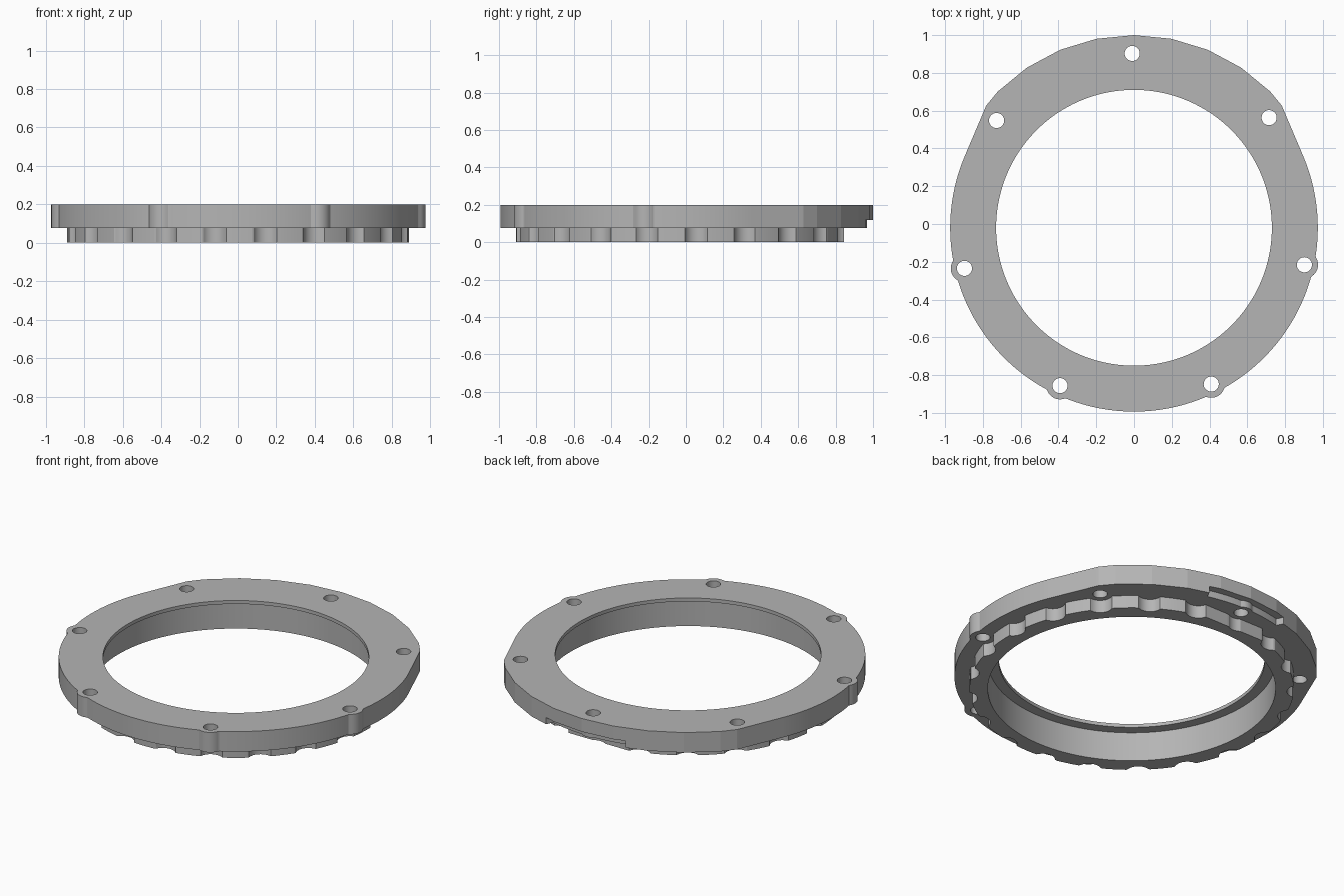
import bpy, bmesh
from math import sin, cos, sqrt, radians, pi, tau

cube = bpy.data.objects.get("Cube")
if cube:
    bpy.data.objects.remove(cube, do_unlink=True)

CY = -0.02                    # ring axis in y
STEPS = 736                   # samples around the ring
BOLT_R, BOLT_A = 0.923, radians(90.6)
RIM_R, BACK_R, TOOTH_R = 0.973, 1.02, 0.89
Z_FLANGE, Z_NOTCH, Z_LIP, Z_TOP = 0.077, 0.118, 0.177, 0.198

metal = bpy.data.materials.new("grey_metal")
metal.use_nodes = True
grey = (0.46, 0.46, 0.46, 1)
metal.diffuse_color = grey
metal.node_tree.nodes["Principled BSDF"].inputs["Base Color"].default_value = grey


def nearest_offset(t, count):
    """Angle from t to the nearest of evenly spaced bolt directions."""
    pitch = tau / count
    return (t - BOLT_A + pitch / 2) % pitch - pitch / 2


def circle_hit(offset, radius, side):
    """Distance along a ray to the far (+1) or near (-1) side of a circle."""
    d = radius ** 2 - (BOLT_R * sin(offset)) ** 2
    return BOLT_R * cos(offset) + side * sqrt(d) if d > 0 else None


def from_back(t):
    return abs((t - pi / 2 + pi) % tau - pi)


def rim(t):
    # round rim, coarse raised back, tangent flats and bolt lugs
    r, a = RIM_R, from_back(t)
    flat = radians(67)
    if a < flat:
        facet = tau / 32
        poly = BACK_R * cos(facet / 2) / cos(a % facet - facet / 2)
        r = max(r, min(poly, RIM_R / cos(flat - a)))
    return max(r, circle_hit(nearest_offset(t, 7), 0.0725, 1) or 0)


def notched_rim(t):
    # lower edge is relieved at the back, around the bolt
    if from_back(t) < radians(14.7):
        return max(RIM_R, circle_hit(nearest_offset(t, 7), 0.064, 1) or 0)
    return rim(t)


def teeth(t):
    # scalloped spigot, trimmed flat at the back
    r = circle_hit(nearest_offset(t, 21), 0.07, -1) or TOOTH_R
    r = min(r, TOOTH_R)
    return min(r, 0.866 / cos(from_back(t))) if from_back(t) < 1 else r


def bore(t):
    return 0.79


def lip(t):
    return 0.73


# Ring body: closed cross-section swept round the axis
section = [(teeth, 0), (teeth, Z_FLANGE), (notched_rim, Z_FLANGE),
           (notched_rim, Z_NOTCH), (rim, Z_NOTCH), (rim, Z_TOP),
           (lip, Z_TOP), (lip, Z_LIP), (bore, Z_LIP), (bore, 0)]
bm = bmesh.new()
loops = []
for radius, z in section:
    angles = [tau * i / STEPS for i in range(STEPS)]
    loops.append([bm.verts.new((radius(t) * cos(t), CY + radius(t) * sin(t), z))
                  for t in angles])
for k, low in enumerate(loops):
    high = loops[(k + 1) % len(loops)]
    for i in range(STEPS):
        j = (i + 1) % STEPS
        bm.faces.new((low[i], low[j], high[j], high[i]))
bmesh.ops.remove_doubles(bm, verts=bm.verts, dist=1e-5)
bmesh.ops.recalc_face_normals(bm, faces=bm.faces)
mesh = bpy.data.meshes.new("flange_ring")
bm.to_mesh(mesh)
bm.free()
ring = bpy.data.objects.new("flange_ring", mesh)
mesh.materials.append(metal)
bpy.context.collection.objects.link(ring)

# Bolt holes: one cutter mesh with seven cylinders
bm = bmesh.new()
for k in range(7):
    a = BOLT_A + tau * k / 7
    made = bmesh.ops.create_cone(bm, cap_ends=True, segments=48,
                                 radius1=0.04, radius2=0.04, depth=0.4)
    bmesh.ops.translate(bm, verts=made["verts"],
                        vec=(BOLT_R * cos(a), CY + BOLT_R * sin(a), 0.15))
hole_mesh = bpy.data.meshes.new("bolt_hole_cutter")
bm.to_mesh(hole_mesh)
bm.free()
hole_mesh.materials.append(metal)
cutter = bpy.data.objects.new("bolt_hole_cutter", hole_mesh)
bpy.context.collection.objects.link(cutter)

bpy.context.view_layer.objects.active = ring
ring.select_set(True)
cut = ring.modifiers.new("bolt_holes", "BOOLEAN")
cut.operation = "DIFFERENCE"
cut.solver = "EXACT"
cut.object = cutter
bpy.ops.object.modifier_apply(modifier=cut.name)
bpy.data.objects.remove(cutter, do_unlink=True)

bpy.ops.object.select_all(action="DESELECT")
ring.select_set(True)
bpy.ops.object.shade_smooth_by_angle(angle=radians(11))
